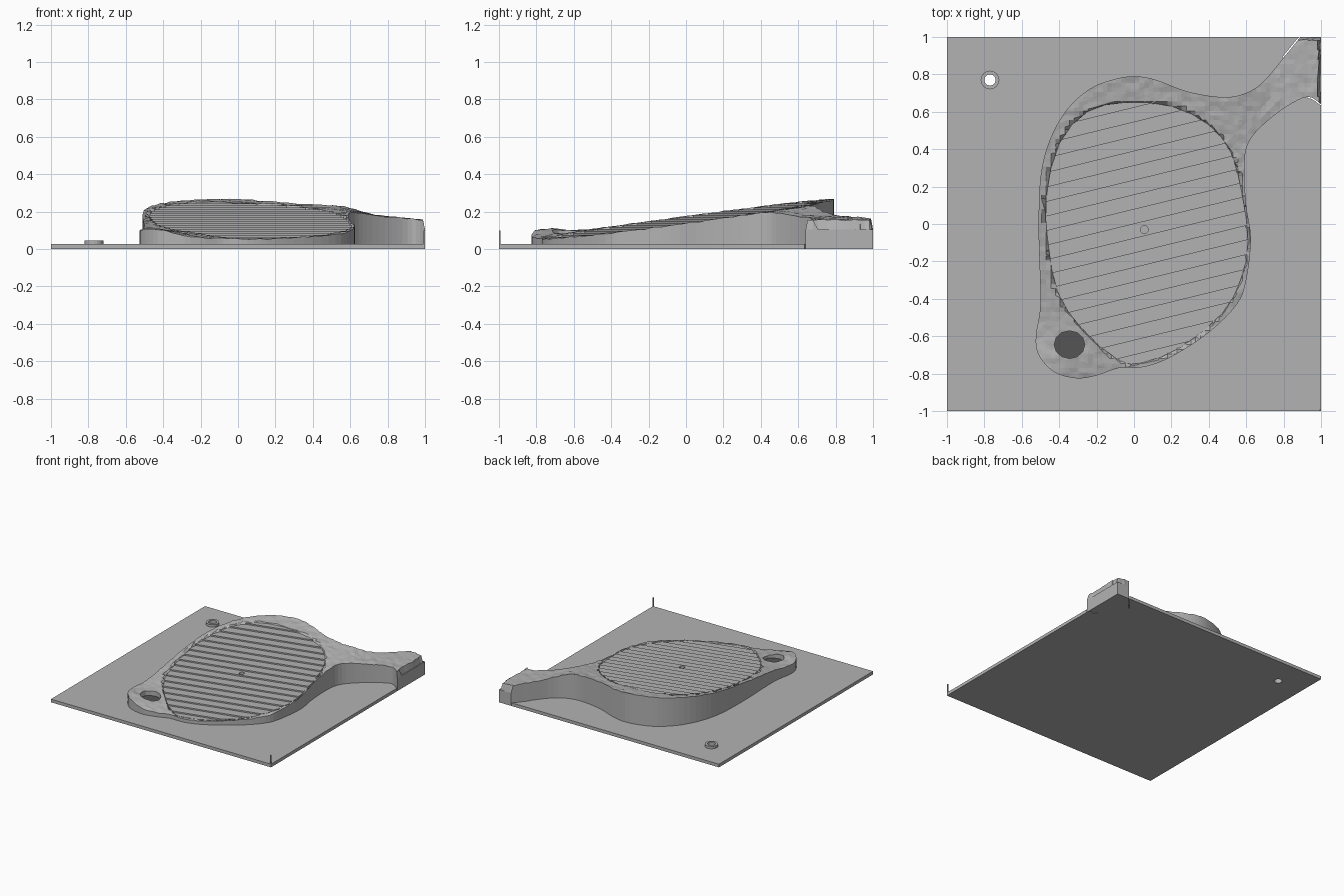
import bpy, bmesh, math
from mathutils import Vector, noise

old = bpy.data.objects.get("Cube")
if old:
    bpy.data.objects.remove(old, do_unlink=True)


def material(name, value):
    m = bpy.data.materials.new(name)
    m.use_nodes = True
    col = (value, value, value, 1)
    m.diffuse_color = col
    m.node_tree.nodes["Principled BSDF"].inputs["Base Color"].default_value = col
    return m


GREY = material("light grey", 0.45)
DARK = material("dark grey", 0.09)


def smooth_path(pts, closed=False, sub=4):
    """Catmull-Rom interpolation through 2D points."""
    out, n = [], len(pts)
    for i in range(n if closed else n - 1):
        idx = [i - 1, i, i + 1, i + 2]
        idx = [j % n if closed else min(max(j, 0), n - 1) for j in idx]
        a, b, c, d = [Vector(pts[j]) for j in idx]
        for s in range(sub):
            t = s / sub
            out.append(b + 0.5 * t * (c - a + t * (2 * a - 5 * b + 4 * c - d
                                                   + t * (3 * (b - c) + d - a))))
    if not closed:
        out.append(Vector(pts[-1]))
    return out


def ellipse(cx, cy, rx, ry, n=16):
    return [Vector((cx + rx * math.cos(math.tau * i / n),
                    cy + ry * math.sin(math.tau * i / n))) for i in range(n)]


def inside(p, poly):
    """True if p is inside a convex counter-clockwise polygon."""
    return all((b - a).cross(Vector(p[:2]) - a) > 0
               for a, b in zip(poly, poly[1:] + poly[:1]))


def cut(bm, co, normal):
    res = bmesh.ops.bisect_plane(bm, geom=bm.verts[:] + bm.edges[:] + bm.faces[:],
                                 dist=1e-5, plane_co=co, plane_no=normal)
    return [g for g in res["geom_cut"] if isinstance(g, bmesh.types.BMEdge)]


def flat(poly, holes=()):
    """Triangulated sheet with convex holes punched through."""
    bm = bmesh.new()
    bm.faces.new([bm.verts.new((p[0], p[1], 0)) for p in poly])
    bmesh.ops.triangulate(bm, faces=bm.faces[:])
    for hole in holes:
        for a, b in zip(hole, hole[1:] + hole[:1]):
            cut(bm, (a.x, a.y, 0), (b.y - a.y, a.x - b.x, 0))
        gone = [f for f in bm.faces if inside(f.calc_center_median(), hole)]
        bmesh.ops.delete(bm, geom=gone, context="FACES")
    return bm


def solid(name, bm, top, bottom, mat):
    """Lift a sheet to the height top(vertex) and wall it down to bottom."""
    heights = {v: top(v) for v in bm.verts}
    res = bmesh.ops.extrude_face_region(bm, geom=bm.faces[:], use_keep_orig=True)
    for v, z in heights.items():
        v.co.z = z
    for v in res["geom"]:
        if isinstance(v, bmesh.types.BMVert):
            v.co.z = bottom
    bmesh.ops.recalc_face_normals(bm, faces=bm.faces[:])
    me = bpy.data.meshes.new(name)
    bm.to_mesh(me)
    bm.free()
    me.materials.append(mat)
    ob = bpy.data.objects.new(name, me)
    bpy.context.collection.objects.link(ob)
    return ob


# Outlines: raised island with its corner arm, and the terraced surface on it
shore = smooth_path([
    (1, .64), (.93, .68), (.82, .63), (.69, .53), (.61, .43), (.59, .3), (.6, .1),
    (.625, -.08), (.6, -.3), (.55, -.43), (.4, -.58), (.2, -.71), (.05, -.765),
    (-.08, -.77), (-.2, -.81), (-.31, -.825), (-.43, -.79), (-.51, -.7),
    (-.525, -.6), (-.5, -.42), (-.51, -.05), (-.5, .25), (-.45, .45), (-.36, .61),
    (-.24, .72), (-.12, .77), (0, .79), (.12, .77), (.28, .71), (.45, .68),
    (.57, .69), (.68, .75), (.8, .89), (.89, 1)])
island = shore + [Vector((1, 1))]
terrace = smooth_path([
    (-.05, .65), (-.25, .6), (-.4, .43), (-.47, .15), (-.46, -.1), (-.41, -.36),
    (-.28, -.56), (-.08, -.73), (.05, -.74), (.25, -.66), (.47, -.48), (.57, -.3),
    (.61, -.1), (.58, .15), (.52, .38), (.4, .53), (.2, .63)], closed=True, sub=2)
cup = ellipse(.055, -.03, .021, .021, 12)
pit = ellipse(-.345, -.645, .082, .074, 12)
peg = (-.77, .77)
peg_hole = ellipse(*peg, .03, .03)

# Base slab, with a thin gap left around the island
gap = []
for i, p in enumerate(shore):
    d = (shore[min(i + 1, len(shore) - 1)] - shore[max(i - 1, 0)]).normalized()
    gap.append(p + 0.007 * Vector((-d.y, d.x)))
gap[0].x, gap[-1].y = 1, 1
base = [Vector((-1, 1)), Vector((-1, -1)), Vector((1, -1))] + gap
solid("base_slab", flat(base, [peg_hole]), lambda v: .026, 0, GREY)

# Peg ring and corner pin
solid("peg_ring", flat(ellipse(*peg, .05, .05), [peg_hole]), lambda v: .046, .02, GREY)
solid("corner_pin", flat([(.993, -1), (1, -1), (1, -.993), (.993, -.993)]),
      lambda v: .1, .02, GREY)


def slope(x, y):
    return .155 + .135 * y - .033 * x


def ramp(t, lo, hi):
    t = min(max((t - lo) / (hi - lo), 0), 1)
    return t * t * (3 - 2 * t)


def ground(v):
    x, y, _ = v.co
    if x > .99 or (y > .99 and x > .8):
        return .105
    z = slope(x, y)
    if inside(v.co, terrace):
        return z - .02
    # The arm falls away to the corner, and a low mound wraps the pit
    arm = ramp(x, .5, .75) * ramp(y, .25, .5)
    z += arm * (.195 - .1 * (x - .55) - z)
    mound = math.exp(-((x + .46) ** 2 + (y + .74) ** 2) / .03)
    z += mound * (.105 - z)
    return z + .004 + .006 * noise.noise(Vector((x * 22, y * 22, 0)))


# Rough collar of the island
bm = flat(island, [cup, pit])
STEP = .025
for i in range(62):
    cut(bm, (.98 - i * STEP, 0, 0), (1, 0, 0))
for i in range(73):
    cut(bm, (0, .98 - i * STEP, 0), (0, 1, 0))
solid("island_collar", bm, ground, 0, GREY)
solid("pit_floor", flat(pit), lambda v: .06, .01, DARK)

# Terraced surface: parallel strips, each one step higher than the last
RISE = .0105
across = Vector((-.033, .135, 0))
bm = flat(terrace, [cup])
for k in range(-12, 13):
    edges = cut(bm, across * (k * RISE / across.length_squared), across)
    if edges:
        bmesh.ops.split_edges(bm, edges=edges)


def step_height(v):
    c = v.link_faces[0].calc_center_median()
    k = math.floor((slope(c.x, c.y) - slope(0, 0)) / RISE)
    return slope(0, 0) + (k + .5) * RISE


solid("terraced_green", bm, step_height, .02, GREY)
